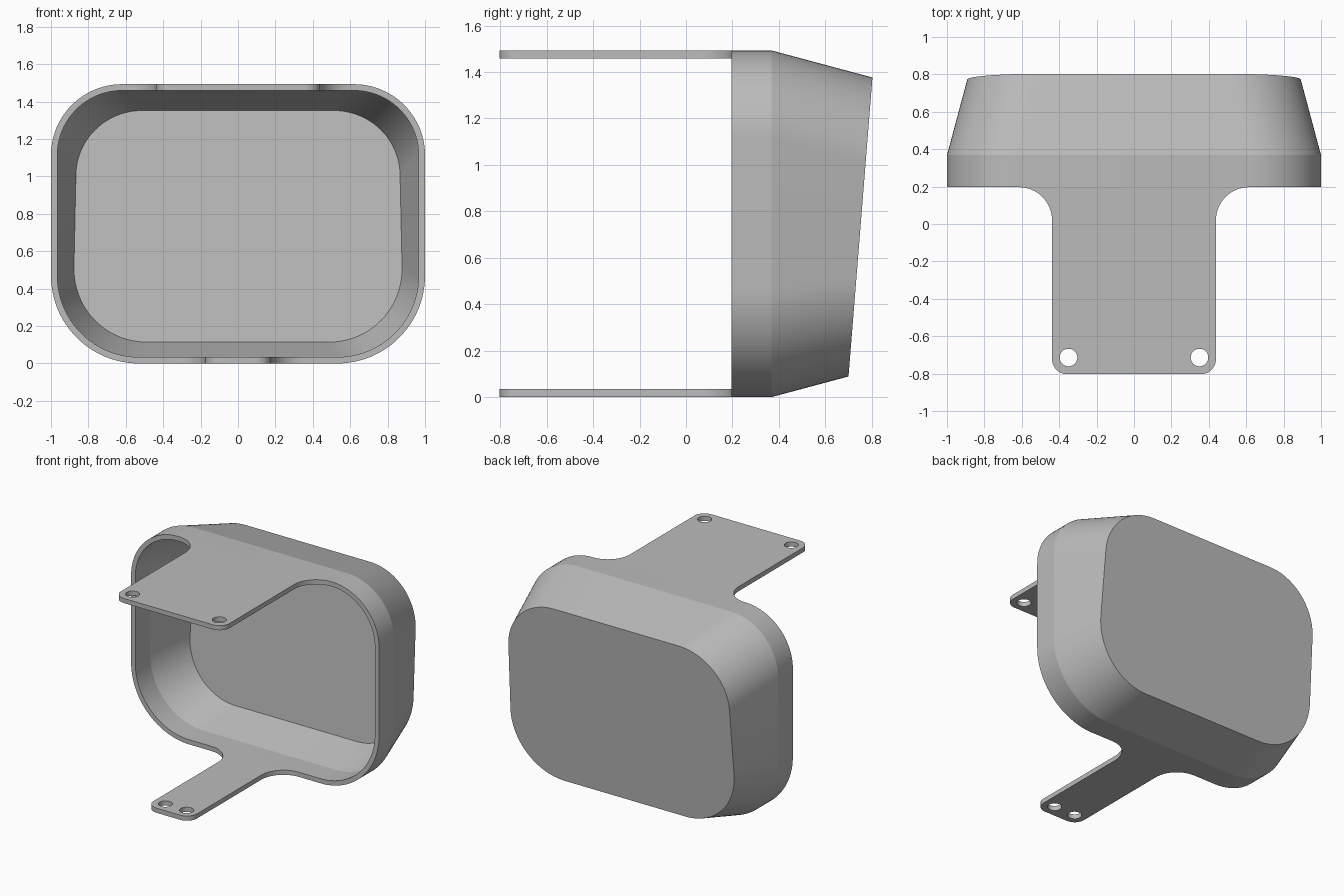
import bpy, bmesh, math

if "Cube" in bpy.data.objects:
    bpy.data.objects.remove(bpy.data.objects["Cube"])

W, H, T = 1.0, 1.493, 0.034          # half width, height, wall thickness
Y_FRONT, Y_KNEE, Y_END = 0.197, 0.368, -0.803
DRAFT = math.tan(math.radians(15))

grey = bpy.data.materials.new("plain grey")
grey.diffuse_color = (0.5, 0.5, 0.5, 1)
grey.use_nodes = True
grey.node_tree.nodes["Principled BSDF"].inputs["Base Color"].default_value = grey.diffuse_color


def finish(obj, angle):
    obj.data.materials.clear()
    obj.data.materials.append(grey)
    bpy.ops.object.select_all(action='DESELECT')
    obj.select_set(True)
    bpy.context.view_layer.objects.active = obj
    bpy.ops.object.shade_smooth_by_angle(angle=math.radians(angle))


def arc(cx, cy, r, a0, a1, n=16):
    """Points along an arc, angles in degrees."""
    return [(cx + r * math.cos(math.radians(a0 + (a1 - a0) * i / n)),
             cy + r * math.sin(math.radians(a0 + (a1 - a0) * i / n)))
            for i in range(n + 1)]


def section(inset, d):
    """Rounded rectangle in x, z, drawn in by the wall inset and the draft d."""
    w = W - inset - d
    z0, z1 = inset + d, H - inset - d
    rt, rb = 0.38 - inset, 0.47 - inset - 0.5 * d
    return (arc(w - rt, z1 - rt, rt, 0, 90, 24) + arc(-w + rt, z1 - rt, rt, 90, 180, 24)
            + arc(-w + rb, z0 + rb, rb, 180, 270, 24) + arc(w - rb, z0 + rb, rb, 270, 360, 24))


def back_ring(inset):
    """Drafted section cut by the leaning back plane."""
    ring = []
    for i in range(len(section(0, 0))):
        y = 0.75
        for _ in range(8):
            x, z = section(inset, DRAFT * (y - Y_KNEE))[i]
            y = 0.70 + (z - 0.09) * 0.0801 - inset
        ring.append((x, y, z))
    return ring


# Hollow housing: outer skin, back wall, inner skin and front rim
bm = bmesh.new()


def straight_ring(inset, y):
    return [(x, y, z) for x, z in section(inset, 0)]


rings = [back_ring(0), straight_ring(0, Y_KNEE), straight_ring(0, Y_FRONT),
         straight_ring(T, Y_FRONT), straight_ring(T, Y_KNEE), back_ring(T)]
rings = [[bm.verts.new(p) for p in ring] for ring in rings]
for a, b in zip(rings, rings[1:]):
    for i in range(len(a)):
        j = (i + 1) % len(a)
        bm.faces.new((a[i], a[j], b[j], b[i]))
bm.faces.new(rings[0])
bm.faces.new(rings[-1])
bmesh.ops.recalc_face_normals(bm, faces=bm.faces)
mesh = bpy.data.meshes.new("housing")
bm.to_mesh(mesh)
bm.free()
housing = bpy.data.objects.new("housing", mesh)
bpy.context.collection.objects.link(housing)
finish(housing, 10)


# Flat mounting tabs with flared roots, rounded ends and two screw holes
def tab(name, half, hole_x, z):
    flare, corner = 0.178, 0.08
    right = (arc(half + flare, Y_FRONT - flare, flare, 90, 180)
             + arc(half - corner, Y_END + corner, corner, 0, -90))
    outline = right + [(-x, y) for x, y in reversed(right)]
    holes = [arc(s * hole_x, -0.714, 0.047, 0, 360, 32)[:-1] for s in (-1, 1)]
    curve = bpy.data.curves.new(name, 'CURVE')
    curve.dimensions = '2D'
    curve.fill_mode = 'BOTH'
    curve.extrude = T / 2
    for pts in [outline] + holes:
        spline = curve.splines.new('POLY')
        spline.points.add(len(pts) - 1)
        for p, (x, y) in zip(spline.points, pts):
            p.co = (x, y, 0, 1)
        spline.use_cyclic_u = True
    obj = bpy.data.objects.new(name, curve)
    obj.location.z = z
    bpy.context.collection.objects.link(obj)
    bpy.ops.object.select_all(action='DESELECT')
    obj.select_set(True)
    bpy.context.view_layer.objects.active = obj
    bpy.ops.object.convert(target='MESH')
    obj = bpy.context.view_layer.objects.active
    # Weld the plate and make its faces point outward
    bm = bmesh.new()
    bm.from_mesh(obj.data)
    bmesh.ops.remove_doubles(bm, verts=bm.verts, dist=0.0005)
    bmesh.ops.recalc_face_normals(bm, faces=bm.faces)
    bm.to_mesh(obj.data)
    bm.free()
    finish(obj, 30)


tab("top_tab", 0.438, 0.35, H - T / 2)
tab("bottom_tab", 0.175, 0.086, T / 2)
